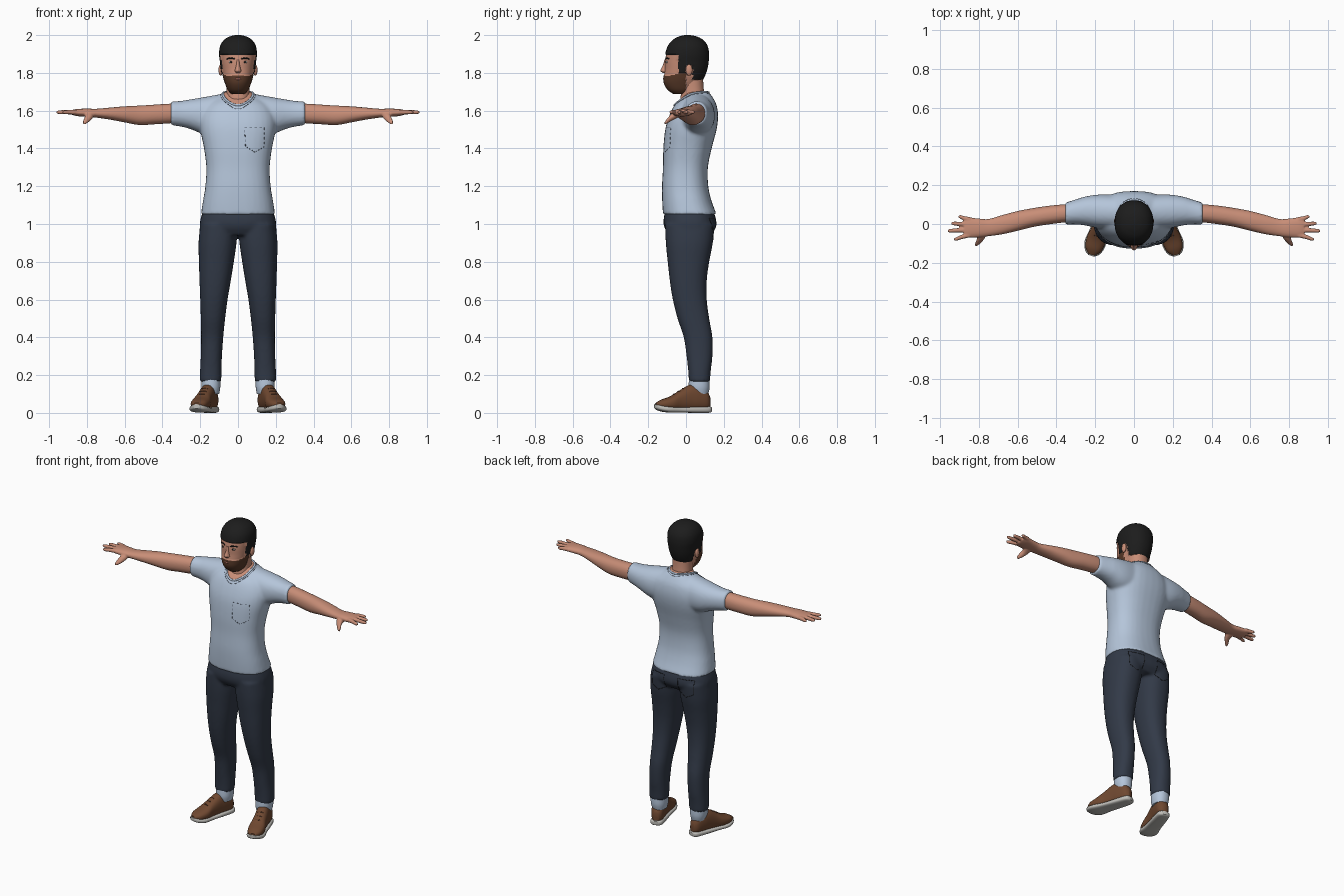
import bpy, bmesh
from math import sin, cos, pi, radians, copysign
from mathutils import Vector, Matrix
from mathutils.bvhtree import BVHTree

if "Cube" in bpy.data.objects:
    bpy.data.objects.remove(bpy.data.objects["Cube"])


def material(name, *rgb):
    m = bpy.data.materials.new(name)
    m.use_nodes = True
    m.diffuse_color = (*rgb, 1)
    node = next(n for n in m.node_tree.nodes if n.type == "BSDF_PRINCIPLED")
    node.inputs["Base Color"].default_value = (*rgb, 1)
    node.inputs["Roughness"].default_value = 0.8
    return m


SKIN = material("skin", .58, .27, .185)
SHIRT = material("pale_blue_cotton", .46, .56, .70)
DENIM = material("dark_denim", .032, .042, .064)
HAIR = material("black_hair", .012, .012, .012)
BEARD = material("brown_beard", .10, .042, .022)
LEATHER = material("brown_leather", .16, .065, .03)
OFF_WHITE = material("off_white", .52, .51, .48)
STITCH = material("grey_stitch", .10, .125, .17)
LIP = material("lip", .36, .13, .10)


def smooth_rings(rings, steps):
    """Catmull-Rom interpolation through the given cross-sections."""
    full = [(r[0], -r[1], r[1], r[2], r[3]) if len(r) == 4 else r for r in rings]
    p = [full[0], *full, full[-1]]
    out = []
    for i in range(len(full) - 1):
        for k in range(steps):
            t = k / steps
            out.append([b + .5 * t * (c - a + t * (2 * a - 5 * b + 4 * c - d
                        + t * (3 * (b - c) + d - a)))
                        for a, b, c, d in zip(*p[i:i + 4])])
    return out + [full[-1]]


def loft(bm, rings, axis="z", side=1, power=2.2, n=32, steps=5):
    """Closed skin; a ring is axis position, then the limits of both other axes."""
    loops = []
    for t, a0, a1, b0, b1 in smooth_rings(rings, steps):
        loop = []
        for i in range(n):
            c, s = cos(2 * pi * i / n), sin(2 * pi * i / n)
            a = (a0 + a1) / 2 + (a1 - a0) / 2 * copysign(abs(c) ** (2 / power), c)
            b = (b0 + b1) / 2 + (b1 - b0) / 2 * copysign(abs(s) ** (2 / power), s)
            x, y, z = {"x": (t, a, b), "y": (a, t, b), "z": (a, b, t)}[axis]
            loop.append(bm.verts.new((x * side, y, z)))
        loops.append(loop)
    for lo, hi in zip(loops, loops[1:]):
        for i in range(n):
            j = (i + 1) % n
            bm.faces.new((lo[i], lo[j], hi[j], hi[i]))
    bm.faces.new(loops[0])
    bm.faces.new(loops[-1])
    bmesh.ops.recalc_face_normals(bm, faces=bm.faces)


def finish(name, bm, mats, voxel=0, relax=5, rule=None):
    """Make the object, fuse its pieces if asked, then colour faces by rule."""
    mesh = bpy.data.meshes.new(name)
    bm.to_mesh(mesh)
    bm.free()
    ob = bpy.data.objects.new(name, mesh)
    bpy.context.collection.objects.link(ob)
    if voxel:
        fuse = ob.modifiers.new("fuse", "REMESH")
        fuse.mode, fuse.voxel_size = "VOXEL", voxel
        soft = ob.modifiers.new("soften", "SMOOTH")
        soft.factor, soft.iterations = .5, relax
        graph = bpy.context.evaluated_depsgraph_get()
        ob.data = bpy.data.meshes.new_from_object(ob.evaluated_get(graph))
        ob.modifiers.clear()
    ob.data.materials.clear()
    for m in mats:
        ob.data.materials.append(m)
    for f in ob.data.polygons:
        f.material_index = rule(f.center) if rule else 0
    ob.data.shade_smooth()
    ob.data.set_sharp_from_angle(angle=radians(50))
    return ob


def part(name, mat, rings, axis="z", side=1, **kw):
    bm = bmesh.new()
    loft(bm, rings, axis, side, **kw)
    return finish(name, bm, [mat])


def ball(name, mat, center, radii):
    bm = bmesh.new()
    bmesh.ops.create_uvsphere(bm, u_segments=20, v_segments=12, radius=1,
                              matrix=Matrix.LocRotScale(Vector(center), None, Vector(radii)))
    return finish(name, bm, [mat])


def seam(name, mat, target, starts, direction, radius, closed=False):
    """Thin cord laid on a surface by casting each point onto it."""
    tree = BVHTree.FromObject(target, bpy.context.evaluated_depsgraph_get())
    hits = [tree.ray_cast(Vector(s), Vector(direction))[0] for s in starts]
    hits = [h for h in hits if h]
    cu = bpy.data.curves.new(name, "CURVE")
    cu.dimensions, cu.bevel_depth, cu.bevel_resolution = "3D", radius, 2
    line = cu.splines.new("POLY")
    line.points.add(len(hits) - 1)
    for p, h in zip(line.points, hits):
        p.co = (*h, 1)
    line.use_cyclic_u = closed
    cu.materials.append(mat)
    ob = bpy.data.objects.new(name, cu)
    bpy.context.collection.objects.link(ob)


def outline(corners, y, steps=8):
    """Evenly filled closed path in the x-z plane."""
    pairs = zip(corners, corners[1:] + corners[:1])
    return [(a[0] + (b[0] - a[0]) * k / steps, y, a[1] + (b[1] - a[1]) * k / steps)
            for a, b in pairs for k in range(steps)]


# T-shirt: body and sleeves fused, skin showing inside the neckline
bm = bmesh.new()
loft(bm, [(1.05, .197, -.122, .163), (1.12, .186, -.126, .136), (1.2, .173, -.127, .118),
          (1.3, .168, -.122, .116), (1.4, .18, -.12, .136), (1.5, .2, -.11, .162),
          (1.57, .2, -.09, .17), (1.63, .17, -.06, .162), (1.67, .115, -.02, .142),
          (1.7, .07, .0, .12)], power=2.4)
for side in (1, -1):
    loft(bm, [(.08, -.03, .15, 1.46, 1.69), (.18, -.022, .152, 1.475, 1.672),
              (.25, -.008, .142, 1.502, 1.66), (.3, -.002, .127, 1.515, 1.652),
              (.355, -.003, .11, 1.523, 1.648)], "x", side)
shirt = finish("t_shirt", bm, [SHIRT, SKIN], .009, 6, lambda c: int(
    c.z > 1.6 and (c.x / .078) ** 2 + ((c.y - .03) / .09) ** 2 < 1))


def neckline(grow):
    return [((.08 + grow) * cos(pi * i / 32), .03 + (.09 + grow) * sin(pi * i / 32), 2)
            for i in range(64)]


seam("collar", SHIRT, shirt, neckline(0), (0, 0, -1), .006, True)
seam("collar_stitch", STITCH, shirt, neckline(.012), (0, 0, -1), .0012, True)
pocket = [(.035, 1.51), (.14, 1.51), (.14, 1.41), (.09, 1.38), (.04, 1.41)]
path = outline(pocket, -1)
for i in range(0, len(path), 2):
    seam("chest_pocket_stitch", STITCH, shirt, path[i:i + 2], (0, 1, 0), .0016)

# Jeans: hips and both legs fused
bm = bmesh.new()
loft(bm, [(.94, .19, -.09, .13), (.98, .203, -.114, .158), (1.02, .2, -.119, .16),
          (1.07, .186, -.11, .145)], power=2.5)
for side in (1, -1):
    loft(bm, [(1.0, .005, .2, -.11, .152), (.9, .008, .209, -.107, .142),
              (.8, .022, .207, -.097, .123), (.7, .038, .204, -.086, .11),
              (.6, .055, .2, -.07, .11), (.5, .068, .197, -.045, .123),
              (.4, .078, .195, -.012, .14), (.3, .085, .197, .003, .14),
              (.22, .087, .201, .012, .131), (.163, .089, .202, .015, .127)],
         side=side, power=2.3)
jeans = finish("jeans", bm, [DENIM], .009, 5)

for side, label in ((1, "left"), (-1, "right")):
    back = [(side * x, z) for x, z in ((.05, 1.03), (.15, 1.03), (.15, .94), (.1, .915), (.05, .94))]
    seam(label + "_back_pocket", HAIR, jeans, outline(back, 1), (0, -1, 0), .0013, True)

    # Turned-up cuff
    part(label + "_cuff", SHIRT, [(.1, .1, .185, .022, .118), (.135, .094, .193, .014, .125),
                                  (.18, .094, .194, .016, .124)], side=side)

    # Shoe, turned outwards
    place = Matrix.Translation((side * .175, -.015, 0)) @ Matrix.Rotation(side * radians(17), 4, "Z")
    sole = part(label + "_sole", OFF_WHITE, [
        (.154, .018, .006, .03), (.135, .038, 0, .035), (.06, .044, 0, .033),
        (-.02, .047, .002, .031), (-.09, .055, .003, .035), (-.135, .04, .012, .042),
        (-.156, .016, .024, .046)], "y", power=3)
    upper = part(label + "_shoe", LEATHER, [
        (.147, .018, .025, .085), (.125, .036, .015, .122), (.075, .041, .013, .146),
        (.035, .041, .012, .148), (-.02, .043, .012, .118), (-.07, .05, .015, .088),
        (-.12, .042, .022, .07), (-.15, .017, .033, .053)], "y", power=2.4)
    for ob in (sole, upper):
        ob.data.transform(place)
    for y in (-.05, -.025, 0):
        lace = [place @ Vector((x * .006, y, 1)) for x in range(-3, 4)]
        seam(label + "_lace", BEARD, upper, lace, (0, 0, -1), .0025)

    # Arm, palm, fingers and thumb fused
    bm = bmesh.new()
    loft(bm, [(.28, .015, .1, 1.54, 1.635), (.36, .008, .101, 1.533, 1.637),
              (.44, -.002, .094, 1.528, 1.632), (.52, -.015, .082, 1.524, 1.627),
              (.6, -.035, .067, 1.538, 1.623), (.68, -.053, .046, 1.553, 1.616),
              (.75, -.063, .026, 1.563, 1.61), (.8, -.069, .028, 1.567, 1.611),
              (.85, -.071, .034, 1.571, 1.609), (.878, -.066, .03, 1.577, 1.604)], "x", side)
    for y, tip_x, tip_y in ((.023, .908, .037), (-.003, .944, .003),
                            (-.03, .962, -.035), (-.056, .93, -.078)):
        loft(bm, [(x, m - r, m + r, 1.592 - r, 1.592 + r) for x, m, r in (
            (.845, y, .013), ((.85 + tip_x) / 2, (y + tip_y) / 2, .0115),
            (tip_x - .012, tip_y, .0095), (tip_x, tip_y, .004))], "x", side, n=16)
    loft(bm, [(-.03, .76, .82, 1.57, 1.6), (-.07, .768, .81, 1.55, 1.588),
              (-.1, .792, .82, 1.532, 1.558), (-.113, .808, .821, 1.527, 1.54)],
         "y", side, n=16)
    finish(label + "_arm", bm, [SKIN], .0045, 3)

# Neck
part("neck", SKIN, [(1.61, .058, -.03, .1), (1.66, .064, -.03, .104), (1.7, .061, -.026, .096),
                    (1.74, .06, -.03, .092), (1.79, .06, -.03, .09)])


# Head: hair and beard are raised, coloured regions
def head_zone(c):
    if c.y > .035:
        hairline = 1.765
    elif c.y > 0:
        hairline = 1.84
    elif c.y > -.04:
        hairline = 1.8
    else:
        hairline = 1.895
    if c.z > hairline:
        return 1
    return 2 if c.y < 0 and c.z < 1.787 + max(0, c.y + .08) * .25 else 0


bm = bmesh.new()
loft(bm, [(1.692, .034, -.068, .03), (1.712, .052, -.095, .045), (1.745, .066, -.114, .07),
          (1.78, .077, -.116, .092), (1.82, .085, -.112, .107), (1.86, .09, -.111, .114),
          (1.9, .094, -.104, .116), (1.94, .089, -.091, .109), (1.97, .07, -.066, .087),
          (1.987, .042, -.035, .055), (1.994, .014, -.006, .022)], n=72, steps=8)
bm.normal_update()
lift = {0: 0, 1: .006, 2: .003}
moves = [(v, v.normal * lift[head_zone(v.co)]) for v in bm.verts]
for v, move in moves:
    v.co += move
head = finish("head", bm, [SKIN, HAIR, BEARD], rule=head_zone)

# Face
part("nose", SKIN, [(1.87, .008, -.114, -.08), (1.845, .01, -.121, -.08), (1.82, .015, -.133, -.08),
                    (1.81, .018, -.135, -.08), (1.799, .012, -.122, -.08)], n=20)
ball("lips", LIP, (0, -.115, 1.768), (.021, .007, .006))
for side, label in ((1, "left"), (-1, "right")):
    ball(label + "_eye", OFF_WHITE, (side * .036, -.097, 1.857), (.013, .009, .007))
    ball(label + "_iris", HAIR, (side * .036, -.103, 1.857), (.006, .005, .006))
    ball(label + "_ear", SKIN, (side * .092, .016, 1.815), (.011, .018, .03))
    brow = [(side * (.017 + .007 * k), -1, 1.874 + .004 * sin(k * pi / 6)) for k in range(7)]
    seam(label + "_eyebrow", HAIR, head, brow, (0, 1, 0), .0035)
